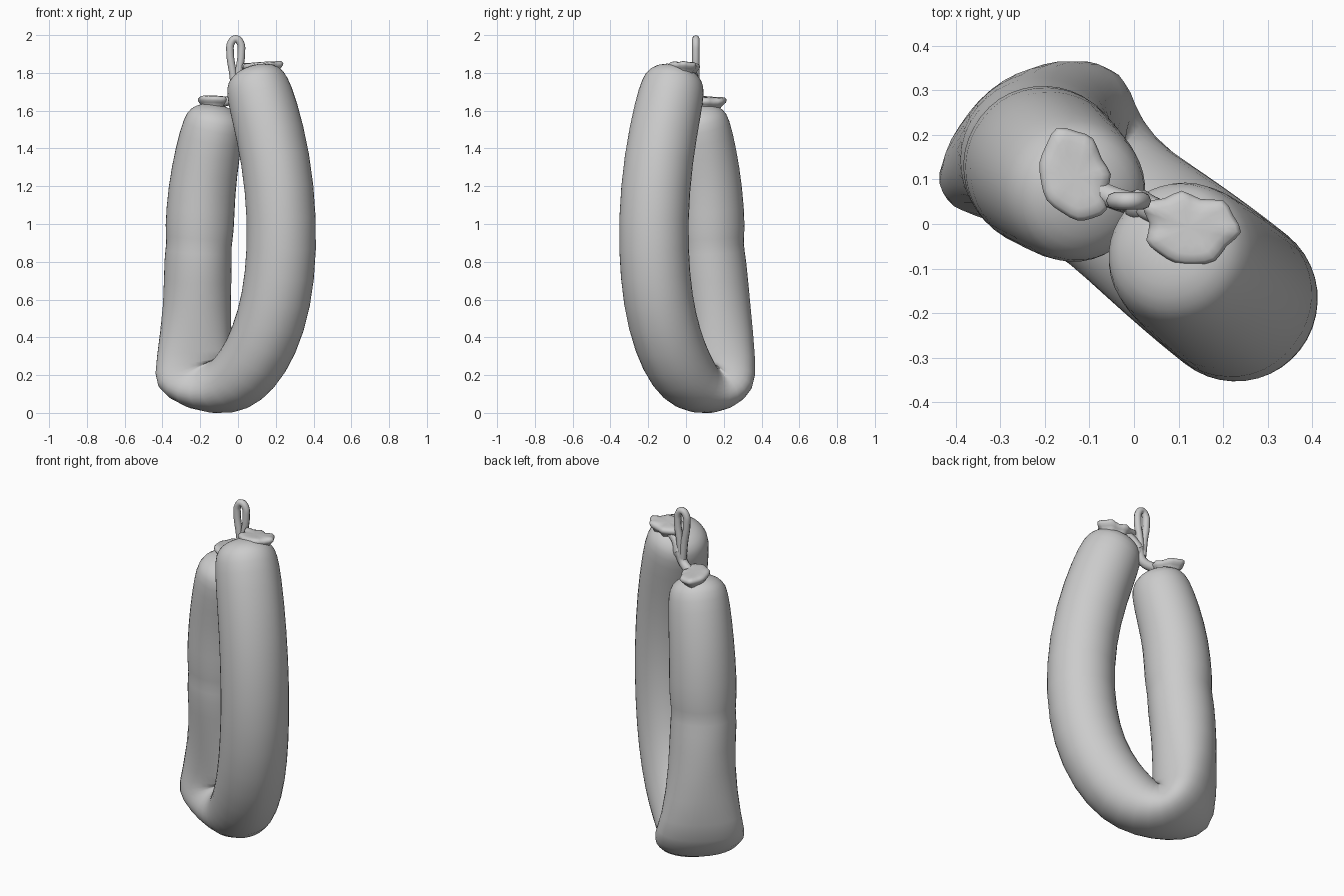
import bpy, math, random
from mathutils import Vector

if "Cube" in bpy.data.objects:
    bpy.data.objects.remove(bpy.data.objects["Cube"])

random.seed(4)
U = Vector((-0.78, 0.62, 0))   # from front leg to back leg
V = Vector((0.62, 0.78, 0))    # across the folded sausage
Z = Vector((0, 0, 1))


def loft(name, rings):
    """Skin closed rings of points, cap both ends and smooth."""
    n = len(rings[0])
    verts = [p for r in rings for p in r]
    faces = [(i * n + j, i * n + (j + 1) % n, (i + 1) * n + (j + 1) % n, (i + 1) * n + j)
             for i in range(len(rings) - 1) for j in range(n)]
    faces += [tuple(reversed(range(n))), tuple(range(len(verts) - n, len(verts)))]
    me = bpy.data.meshes.new(name)
    me.from_pydata(verts, [], faces)
    me.shade_smooth()
    ob = bpy.data.objects.new(name, me)
    bpy.context.collection.objects.link(ob)
    sub = ob.modifiers.new("smooth", 'SUBSURF')
    sub.levels = sub.render_levels = 1


def circle(n):
    return [(math.cos(2 * math.pi * j / n), math.sin(2 * math.pi * j / n)) for j in range(n)]


# Sausage path: distance along U, height, radius
path = [(-.12, 1.735, .172), (-.165, 1.62, .182), (-.25, 1.35, .186), (-.295, 1.02, .188),
        (-.28, .72, .188), (-.22, .48, .188), (-.115, .29, .184), (0, .182, .173),
        (.11, .138, .152), (.20, .145, .155), (.25, .19, .182), (.275, .27, .175),
        (.272, .58, .178), (.252, .82, .185), (.245, .89, .173), (.242, .96, .187),
        (.228, 1.18, .182), (.185, 1.38, .175), (.145, 1.53, .165)]


def domed(end, before):
    """Rings that close an end: continue the path while the radius shrinks."""
    d = Vector((end[0] - before[0], end[1] - before[1])).normalized()
    return [(end[0] + d.x * h, end[1] + d.y * h, end[2] * k)
            for h, k in ((.055, .86), (.09, .55), (.105, .15))]


path = domed(path[0], path[1])[::-1] + path + domed(path[-1], path[-2])
rings = []
for i, (s, z, r) in enumerate(path):
    p, q = path[max(i - 1, 0)], path[min(i + 1, len(path) - 1)]
    t = Vector((q[0] - p[0], q[1] - p[1])).normalized()
    fold = math.exp(-((s - .25) ** 2 + (z - .18) ** 2) / .022)   # flat flared fold
    shift = .01 - .035 * (s > 0) * min(max((z - .4) / .4, 0), 1)  # back leg sits off-plane
    ring = []
    for c, d in circle(20):
        v = (r + .045 * fold) * d * (1 + .5 * fold * c)
        k = r * c * random.uniform(.985, 1.015)
        ring.append(U * (s + t.y * k - .25 * fold * v) + V * (v + shift)
                    + Z * (z - t.x * k - .03 * fold * v))
    rings.append(ring)
loft("sausage_body", rings)


# Gathered casing tufts at both ends
def tuft(name, base, axis, long_dir):
    axis = Vector(axis).normalized()
    x = Vector(long_dir)
    x = (x - axis * x.dot(axis)).normalized()
    y = axis.cross(x)
    ruffle = [random.uniform(.65, 1.0) if j % 2 else random.uniform(1.0, 1.4) for j in range(14)]
    loft(name, [[Vector(base) + x * ra * k * c + y * ra * .8 * k * d
                 + axis * (h + (k - 1) * .05 * (ra > .08))
                 for k, (c, d) in zip(ruffle, circle(14))]
                for ra, h in ((.08, -.03), (.075, .01), (.11, .025), (.105, .055), (.05, .055))])


tuft("front_tuft", (.125, -.01, 1.80), (-.05, .05, 1), (1, -.1, 0))
tuft("back_tuft", (-.13, .10, 1.62), (.05, .1, 1), (-.4, 1, 0))


# String: hanging loop and ties to the tufts
def cord(name, pts, radius):
    cu = bpy.data.curves.new(name, 'CURVE')
    cu.dimensions = '3D'
    cu.bevel_depth = radius
    cu.bevel_resolution = 2
    cu.resolution_u = 5
    cu.use_fill_caps = True
    sp = cu.splines.new('BEZIER')
    sp.bezier_points.add(len(pts) - 1)
    for bp, p in zip(sp.bezier_points, pts):
        bp.co = p
        bp.handle_left_type = bp.handle_right_type = 'AUTO'
    bpy.context.collection.objects.link(bpy.data.objects.new(name, cu))


half = [(.005, 1.70), (.014, 1.79), (.03, 1.91), (.024, 1.96)]
outline = [(-w, h) for w, h in half] + [(0, 1.98)] + half[::-1]
cord("hanging_loop", [(w - .012, .052, h) for w, h in outline], .02)
cord("front_tie", [(.01, .05, 1.73), (.045, .03, 1.79), (.11, .01, 1.82)], .03)
cord("back_tie", [(.01, .05, 1.73), (-.02, .05, 1.67), (-.10, .08, 1.64)], .026)

# Knot where the ties meet
bpy.ops.mesh.primitive_uv_sphere_add(segments=12, ring_count=8, radius=1, location=(.015, .04, 1.735))
knot = bpy.context.object
knot.name = "knot"
knot.scale = (.038, .036, .055)
bpy.ops.object.shade_smooth()
